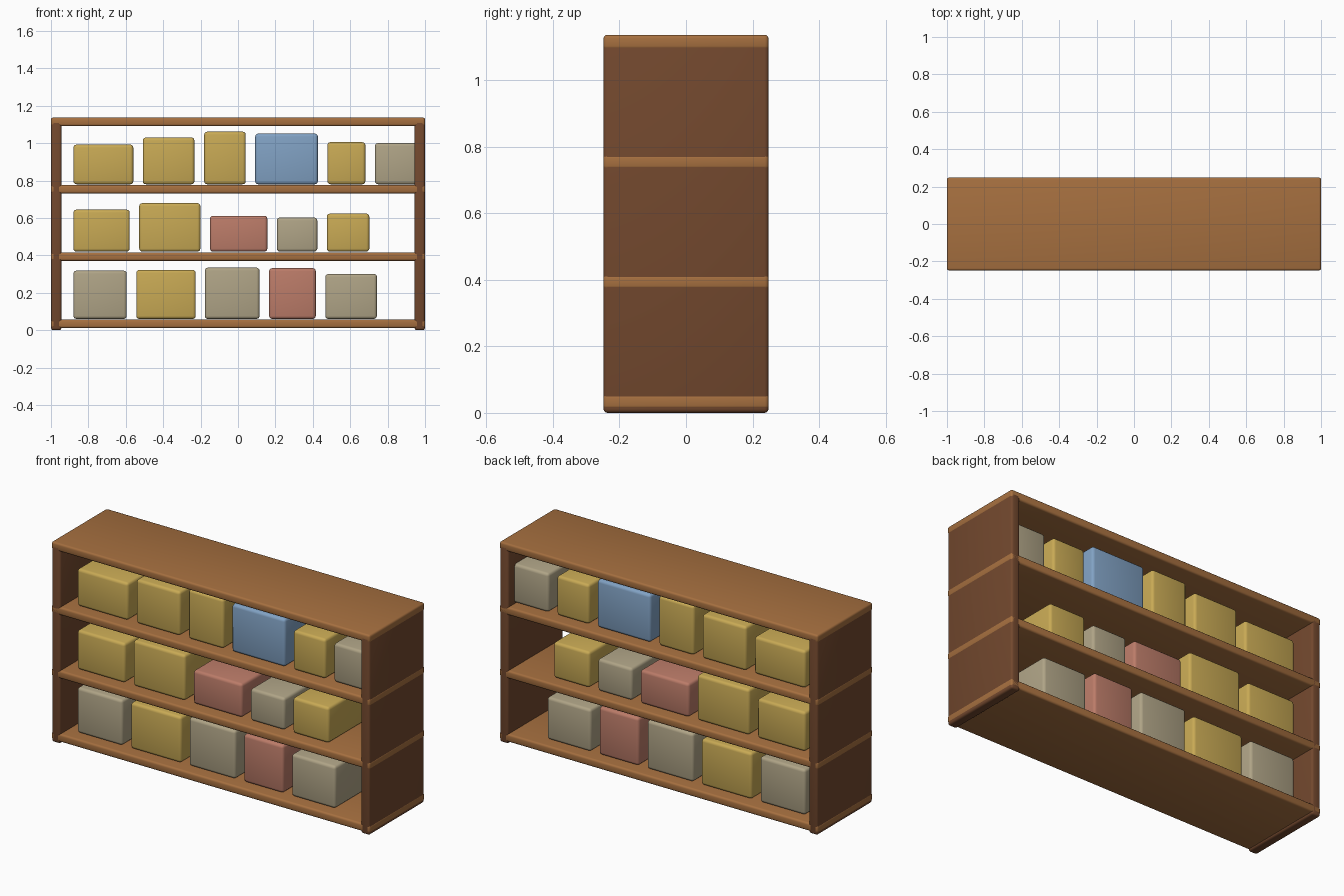
import bpy

if "Cube" in bpy.data.objects:
    bpy.data.objects.remove(bpy.data.objects["Cube"])


def material(name, rgb):
    m = bpy.data.materials.new(name)
    m.diffuse_color = (*rgb, 1)
    m.use_nodes = True
    m.node_tree.nodes["Principled BSDF"].inputs["Base Color"].default_value = m.diffuse_color
    return m


MATS = {
    "wood": material("light_wood", (0.38, 0.16, 0.05)),
    "dark": material("dark_wood", (0.17, 0.065, 0.027)),
    "yellow": material("yellow", (0.58, 0.40, 0.09)),
    "grey": material("grey", (0.43, 0.37, 0.24)),
    "red": material("red", (0.50, 0.20, 0.14)),
    "blue": material("blue", (0.22, 0.36, 0.55)),
}


def box(name, x, y, z, mat, bevel):
    """Rounded box spanning the given (min, max) ranges."""
    bpy.ops.mesh.primitive_cube_add(size=1, location=[sum(r) / 2 for r in (x, y, z)])
    ob = bpy.context.object
    ob.name = name
    ob.scale = [r[1] - r[0] for r in (x, y, z)]
    bpy.ops.object.transform_apply(location=False, rotation=False, scale=True)
    mod = ob.modifiers.new("bevel", "BEVEL")
    mod.width = bevel
    mod.segments = 3
    bpy.ops.object.modifier_apply(modifier=mod.name)
    bpy.ops.object.shade_smooth_by_angle()
    ob.data.materials.append(MATS[mat])
    return ob


STEP, THICK, BASE = 0.36, 0.045, 0.011
DEPTH = 0.248

# Side panels, a hair inside the shelf ends
for name, s in (("left_panel", -1), ("right_panel", 1)):
    box(name, sorted((s * 0.944, s * 0.999)), (-DEPTH, DEPTH), (0, 1.12), "dark", 0.012)

# Shelf boards, the last one being the top
for i in range(4):
    z = BASE + i * STEP
    box(f"shelf_{i + 1}", (-1, 1), (-DEPTH, DEPTH), (z, z + THICK), "wood", 0.011)

# Storage boxes per shelf: left, right, top height, colour
ROWS = [
    [(-0.88, -0.595, 0.318, "grey"), (-0.544, -0.226, 0.322, "yellow"),
     (-0.177, 0.115, 0.334, "grey"), (0.166, 0.416, 0.331, "red"),
     (0.467, 0.743, 0.300, "grey")],
    [(-0.88, -0.579, 0.644, "yellow"), (-0.528, -0.201, 0.679, "yellow"),
     (-0.150, 0.157, 0.611, "red"), (0.208, 0.424, 0.602, "grey"),
     (0.475, 0.702, 0.623, "yellow")],
    [(-0.88, -0.560, 0.992, "yellow"), (-0.509, -0.233, 1.030, "yellow"),
     (-0.181, 0.041, 1.061, "yellow"), (0.092, 0.427, 1.051, "blue"),
     (0.478, 0.681, 1.005, "yellow"), (0.732, 0.965, 1.000, "grey")],
]
for i, row in enumerate(ROWS):
    floor = BASE + i * STEP + THICK + 0.004
    for j, (x0, x1, top, colour) in enumerate(row):
        box(f"storage_box_{i + 1}_{j + 1}", (x0, x1), (-0.19, 0.19), (floor, top), colour, 0.016)
